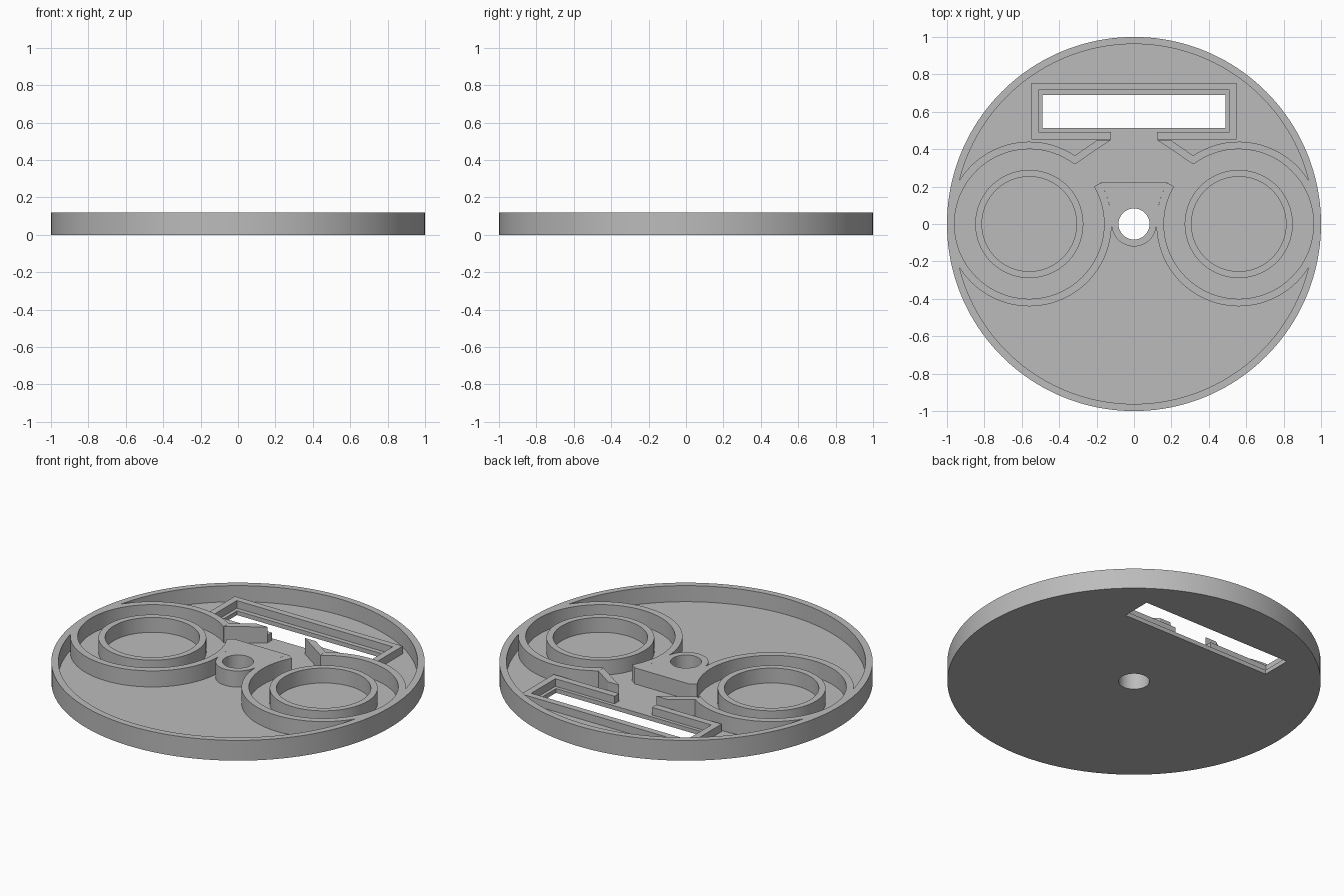
import bpy, bmesh
from math import cos, sin, radians

cube = bpy.data.objects.get("Cube")
if cube:
    bpy.data.objects.remove(cube, do_unlink=True)

TOP, FLOOR = 0.12, 0.025
FRAME_TOP = 0.07
CUP_X, CUP_OUT, CUP_IN = 0.56, 0.44, 0.4

grey = bpy.data.materials.new("plain grey")
grey.use_nodes = True
colour = (0.5, 0.5, 0.5, 1)
grey.diffuse_color = colour
grey.node_tree.nodes["Principled BSDF"].inputs["Base Color"].default_value = colour


def arc(r, a=0, b=360, cx=0, n=96):
    """Points along an arc; a full turn leaves out the repeated end."""
    steps = n if abs(b - a) == 360 else n + 1
    angles = [radians(a + (b - a) * i / n) for i in range(steps)]
    return [(cx + r * cos(t), r * sin(t)) for t in angles]


def box(x0, x1, y0, y1):
    return [(x0, y0), (x1, y0), (x1, y1), (x0, y1)]


def mirror(points):
    return [(-x, y) for x, y in points]


def prism(name, loops, z0, z1):
    """Extrude an outline (first loop) with optional holes (other loops)."""
    bm = bmesh.new()
    edges = []
    for loop in loops:
        vs = [bm.verts.new((x, y, z0)) for x, y in loop]
        edges += [bm.edges.new((v, vs[i - 1])) for i, v in enumerate(vs)]
    bmesh.ops.triangle_fill(bm, edges=edges, use_beauty=True)
    ext = bmesh.ops.extrude_face_region(bm, geom=bm.faces[:], use_keep_orig=True)
    moved = [g for g in ext["geom"] if isinstance(g, bmesh.types.BMVert)]
    bmesh.ops.translate(bm, verts=moved, vec=(0, 0, z1 - z0))
    bmesh.ops.recalc_face_normals(bm, faces=bm.faces[:])
    mesh = bpy.data.meshes.new(name)
    bm.to_mesh(mesh)
    bm.free()
    mesh.materials.append(grey)
    obj = bpy.data.objects.new(name, mesh)
    bpy.context.collection.objects.link(obj)
    return obj


def cut(obj, cutter):
    """Subtract a cutter, then discard it."""
    bpy.context.view_layer.objects.active = obj
    mod = obj.modifiers.new("cut", "BOOLEAN")
    mod.operation, mod.solver, mod.object = "DIFFERENCE", "EXACT", cutter
    bpy.ops.object.modifier_apply(modifier=mod.name)
    bpy.data.objects.remove(cutter, do_unlink=True)


# Round tray with a raised rim, a centre bore and a window slot
tray = prism("tray", [arc(1, n=160)], 0, TOP)
cut(tray, prism("cavity", [arc(0.962, n=160)], FLOOR, 0.3))
cut(tray, prism("bore", [arc(0.083, n=64)], -0.1, 0.3))
cut(tray, prism("slot", [box(-0.49, 0.49, 0.513, 0.69)], -0.1, 0.3))
parts = [tray]

# Left and right cups, each with an open outer wall and a closed inner ring
for side, s in (("right", 1), ("left", -1)):
    flip = (lambda p: p) if s == 1 else mirror
    wall = arc(CUP_OUT, 52.6, 390, -CUP_X) + arc(CUP_IN, 390, 52.6, -CUP_X)
    wall[0] = (-0.315, 0.365)
    parts.append(prism(side + "_cup_wall", [flip(wall)], FLOOR, TOP))
    ring = [arc(0.289, cx=-CUP_X), arc(0.253, cx=-CUP_X)]
    parts.append(prism(side + "_inner_ring", [flip(p) for p in ring], FLOOR, 0.113))
    # Slanted guide from the cup opening to the window frame
    guide = [(-0.315, 0.32), (-0.123, 0.45), (-0.195, 0.45), (-0.315, 0.367)]
    parts.append(prism(side + "_guide", [flip(guide)], FLOOR, TOP))

# Low frame around the window, open in the middle of its front side
half = [(-0.123, 0.492), (-0.123, 0.452), (-0.549, 0.452), (-0.549, 0.755)]
inner = [(-0.51, 0.717), (-0.51, 0.492)]
frame = half + mirror(half)[::-1] + mirror(inner)[::-1] + inner
parts.append(prism("window_frame", [frame], FLOOR, FRAME_TOP))

# Hub block filling the space between the cups, rounded at the front
flank = arc(CUP_OUT, 30.4, -1.5, -CUP_X, 24)
nose = arc(0.12, 186, 354, n=32)
hub = flank + nose + mirror(flank)[::-1]
parts.append(prism("hub", [hub, arc(0.083, n=64)], FLOOR, TOP))

# Smooth the curved walls and keep the corners sharp
bpy.ops.object.select_all(action="DESELECT")
for part in parts:
    part.select_set(True)
bpy.context.view_layer.objects.active = tray
bpy.ops.object.shade_smooth_by_angle(angle=radians(30))
